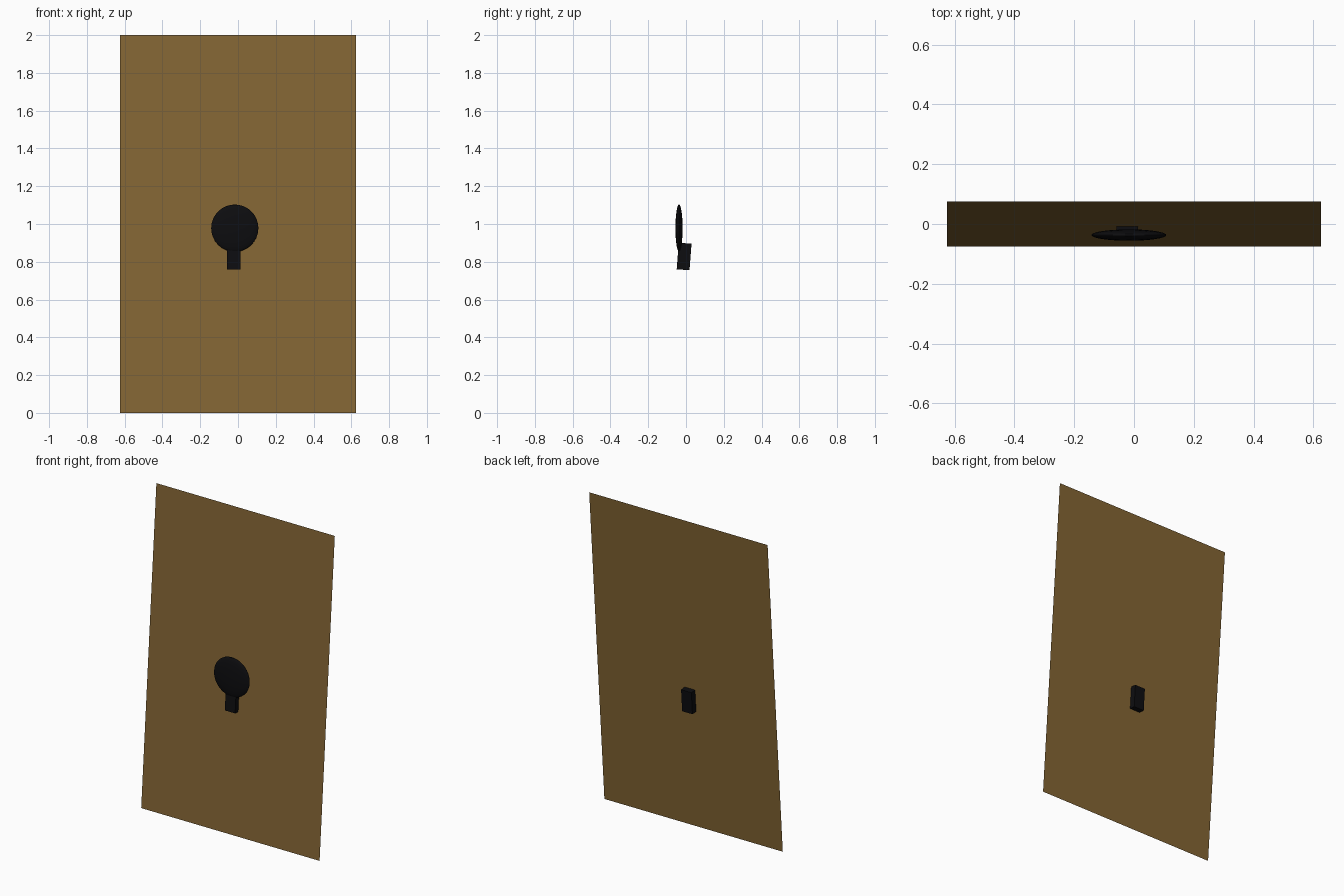
import bpy
import math

if "Cube" in bpy.data.objects:
    bpy.data.objects.remove(bpy.data.objects["Cube"])

TILT = -math.atan(0.076)  # the board leans slightly backwards


def material(name, color):
    mat = bpy.data.materials.new(name)
    mat.diffuse_color = (*color, 1.0)
    mat.use_nodes = True
    mat.node_tree.nodes["Principled BSDF"].inputs["Base Color"].default_value = mat.diffuse_color
    return mat


def finish(name, scale, mat):
    obj = bpy.context.object
    obj.name = name
    obj.scale = scale
    bpy.ops.object.transform_apply(location=False, rotation=False, scale=True)
    obj.data.materials.append(mat)
    return obj


wood = material("wood_brown", (0.23, 0.13, 0.034))
black = material("black", (0.004, 0.004, 0.005))

# Thin leaning door panel, a single sheet facing the front
bpy.ops.mesh.primitive_plane_add(size=1, location=(0, 0, 1),
                                 rotation=(math.pi / 2 + TILT, 0, 0))
finish("door_panel", (1.25, 2.0058, 1), wood)

# Flattened round knob in front of the panel
bpy.ops.mesh.primitive_uv_sphere_add(segments=32, ring_count=16, radius=1,
                                     location=(-0.017, -0.037, 0.978))
finish("knob", (0.125, 0.019, 0.125), black)
bpy.ops.object.shade_smooth_by_angle()

# Lock block passing through the panel below the knob
bpy.ops.mesh.primitive_cube_add(size=1, location=(-0.022, -0.01, 0.828),
                                rotation=(TILT, 0, 0))
finish("lock_block", (0.072, 0.068, 0.141), black)
